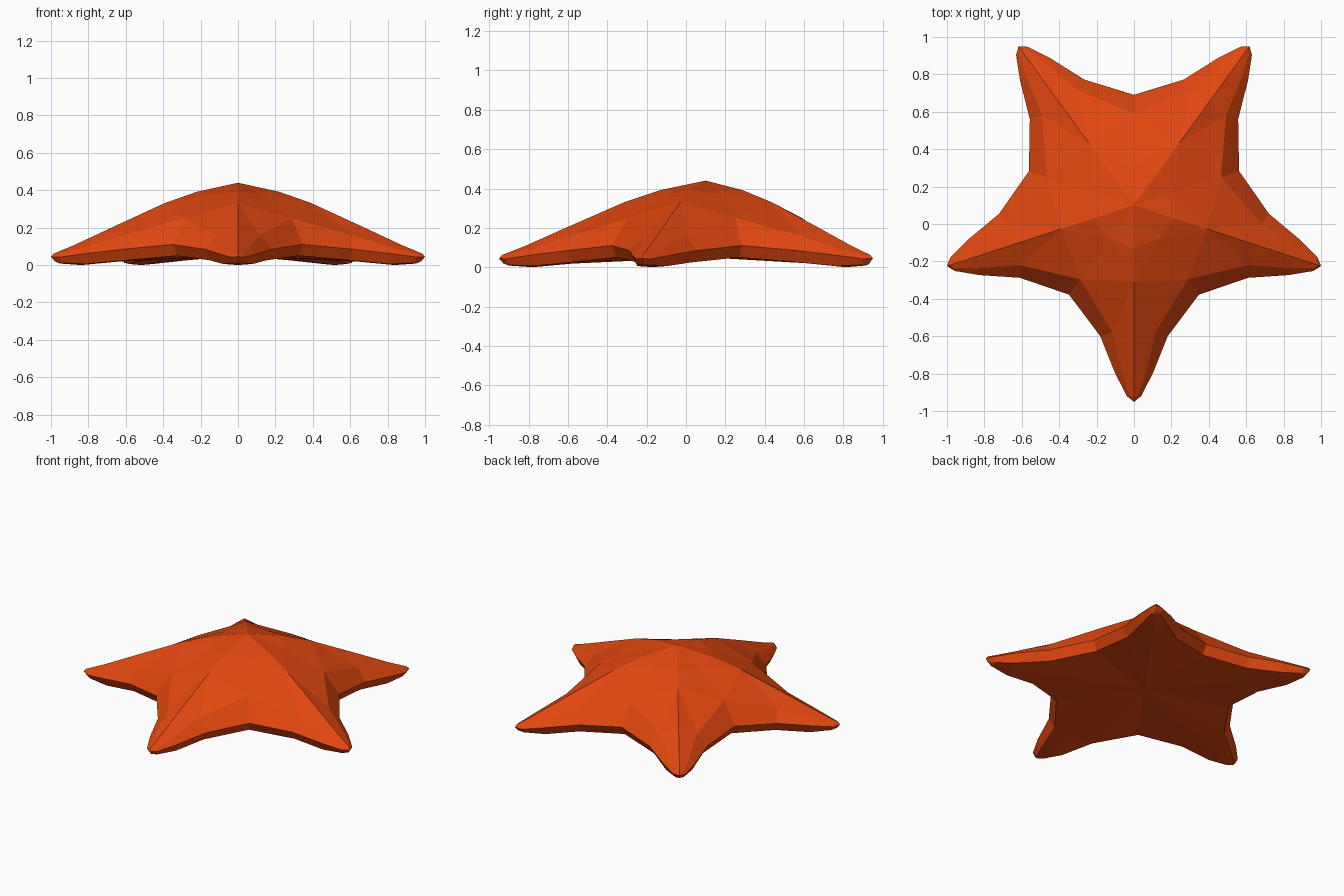
import bpy, bmesh, math
from mathutils import Matrix, Vector

cube = bpy.data.objects.get("Cube")
if cube:
    bpy.data.objects.remove(cube, do_unlink=True)

# Single body colour
skin = bpy.data.materials.new("starfish_orange")
skin.use_nodes = True
colour = (0.75, 0.063, 0.005, 1)
skin.diffuse_color = colour
skin.node_tree.nodes["Principled BSDF"].inputs["Base Color"].default_value = colour

# Half of one arm pointing along +x: lines of points running from hub to tip
ridge = [(0, 0, .44), (.23, 0, .392), (.41, 0, .332), (.70, 0, .205), (.92, 0, .107), (1.035, 0, .062)]
shoulder = [(.18, .131, .375), (.396, .288, .25), (.68, .115, .16), (.90, .062, .09), (1.02, .02, .058)]
rim = [(.478, .347, .11), (.70, .18, .085), (.90, .1, .06), (1.02, .038, .042), (1.051, 0, .045)]
sole_edge = [(.45, .327, .05), (.68, .15, .025), (.88, .08, .006), (1.0, .025, .012), (1.03, 0, .02)]
sole_axis = [(0, 0, .05), (.68, 0, .018), (.88, 0, 0), (1.0, 0, .008)]


def strip(a, b):
    """Quads joining two lines of equal length."""
    return [(a[i], a[i + 1], b[i + 1], b[i]) for i in range(len(a) - 1)]


faces = [
    (ridge[0], ridge[1], shoulder[0]),
    (ridge[1], ridge[2], shoulder[0]),
    (ridge[2], shoulder[1], shoulder[0]),
    (ridge[2], ridge[3], shoulder[2]),
    (ridge[2], shoulder[2], shoulder[1]),
    (ridge[5], rim[4], shoulder[4]),
    (shoulder[4], rim[4], rim[3]),
    (sole_axis[0], sole_edge[0], sole_edge[1]),
    (sole_axis[0], sole_edge[1], sole_axis[1]),
    (sole_axis[3], sole_edge[3], sole_edge[4]),
]
faces += strip(ridge[3:], shoulder[2:])
faces += strip(shoulder[1:], rim[:4])
faces += strip(rim, sole_edge)
faces += strip(sole_edge[1:4], sole_axis[1:])

# Mirror the half arm and repeat it five times around the hub
bm = bmesh.new()
for arm in range(5):
    turn = Matrix.Rotation(math.radians(72 * arm - 90), 4, 'Z')
    place = Matrix.Translation((0, .1, 0)) @ turn
    for side in (1, -1):
        flip = Matrix.Diagonal((1, side, 1, 1))
        for face in faces:
            bm.faces.new([bm.verts.new(place @ flip @ Vector(p)) for p in face])
bmesh.ops.remove_doubles(bm, verts=bm.verts, dist=.001)
bmesh.ops.recalc_face_normals(bm, faces=bm.faces)

mesh = bpy.data.meshes.new("starfish_body")
bm.to_mesh(mesh)
bm.free()
mesh.materials.append(skin)
body = bpy.data.objects.new("starfish_body", mesh)
bpy.context.collection.objects.link(body)
